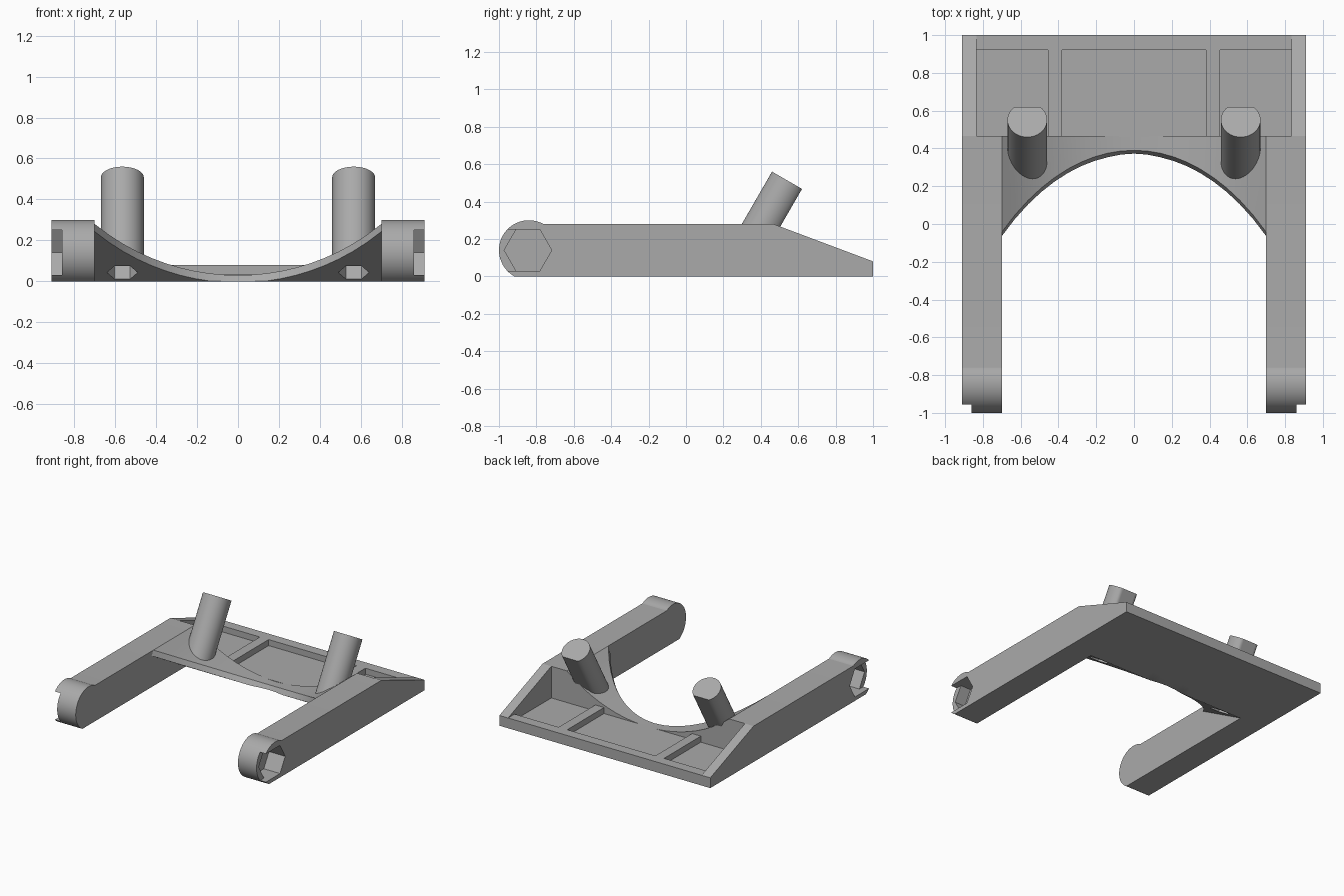
import bpy, bmesh, math
from mathutils import Vector

if "Cube" in bpy.data.objects:
    bpy.data.objects.remove(bpy.data.objects["Cube"])

grey = bpy.data.materials.new("plain grey")
grey.diffuse_color = (0.4, 0.4, 0.4, 1)
grey.use_nodes = True
grey.node_tree.nodes["Principled BSDF"].inputs["Base Color"].default_value = grey.diffuse_color


def loft(name, rings, smooth=True):
    """Closed solid through a list of equal-length point rings."""
    bm = bmesh.new()
    vs = [[bm.verts.new(p) for p in r] for r in rings]
    n = len(rings[0])
    for a, b in zip(vs, vs[1:]):
        for i in range(n):
            j = (i + 1) % n
            bm.faces.new((a[i], a[j], b[j], b[i]))
    bm.faces.new(vs[0])
    bm.faces.new(vs[-1])
    bmesh.ops.remove_doubles(bm, verts=bm.verts, dist=1e-5)
    bmesh.ops.recalc_face_normals(bm, faces=bm.faces)
    me = bpy.data.meshes.new(name)
    bm.to_mesh(me)
    bm.free()
    me.materials.append(grey)
    ob = bpy.data.objects.new(name, me)
    bpy.context.collection.objects.link(ob)
    if smooth:
        bpy.ops.object.select_all(action='DESELECT')
        ob.select_set(True)
        bpy.context.view_layer.objects.active = ob
        bpy.ops.object.shade_smooth_by_angle(angle=math.radians(30))
    return ob


def prism(name, yz, x0, x1, smooth=True):
    """Extrude a y-z outline along x."""
    return loft(name, [[(x, y, z) for y, z in yz] for x in (x0, x1)], smooth)


def rect(y0, y1, z0, z1):
    return [(y0, z0), (y1, z0), (y1, z1), (y0, z1)]


def cut(ob, cutter):
    m = ob.modifiers.new("cut", 'BOOLEAN')
    m.operation = 'DIFFERENCE'
    m.solver = 'EXACT'
    m.object = cutter
    cutter.hide_render = True
    cutter.hide_set(True)


AX = Vector((0, 0.5, math.sqrt(0.75)))      # post direction
SIDE = Vector((1, 0, 0))
BACK = Vector((0, math.sqrt(0.75), -0.5))   # across the post, to the rear


def post_ring(s, t, pts):
    c = Vector((0.565 * s, 0.551, 0.5075)) - AX * t
    return [c + SIDE * u + BACK * v for u, v in pts]


# saddle bridge: hollowed top, slanted underside, thin front lip
R = 1.105
rings = []
for i in range(21):
    x = -0.7 + 0.07 * i
    z = 0.03 + R - math.sqrt(R * R - x * x)
    yf = 0.39 - 1.732 * (z - 0.03)
    zb = max(z - 0.037, 0.0)
    yb = yf - (z - zb) * 0.577
    yc = max(yb + 1.732 * zb, yb + 0.001)
    rings.append([(x, yf, z), (x, yb, zb), (x, yc, 0), (x, 0.467, 0), (x, 0.467, z)])
bridge = loft("saddle_bridge", rings)

# rear tray: floor, rim and ribs
prism("tray_floor", rect(0.46, 0.93, 0, 0.033), -0.84, 0.84, False)
prism("tray_rear_rim", rect(0.92, 1.0, 0, 0.08), -0.85, 0.85, False)

# arm outline with round end
arc = [math.radians(241.2 - 180 * i / 28) for i in range(29)]
end = [(-0.84 + 0.16 * math.cos(a), 0.14 + 0.16 * math.sin(a)) for a in arc]
hexa = [math.radians(60 * i) for i in range(6)]
nut = [(-0.845 + 0.127 * math.cos(a), 0.14 + 0.127 * math.sin(a)) for a in hexa]

for s, side in ((-1, "left"), (1, "right")):
    # arm with nut pocket open to the front
    arm = prism(side + "_arm", end + [(-0.76, 0.28), (0.467, 0.28), (0.467, 0)], 0.70 * s, 0.91 * s)
    cut(arm, prism(side + "_nut_cutter", nut, 0.77 * s, 0.96 * s, False))
    cut(arm, prism(side + "_slot_cutter", rect(-1.1, -0.845, 0.03, 0.25), 0.86 * s, 0.96 * s, False))
    # sloping side wall and rib of the tray
    prism(side + "_side_wall", [(0.467, 0), (1, 0), (1, 0.08), (0.467, 0.28)], 0.835 * s, 0.91 * s, False)
    prism(side + "_tray_rib", rect(0.46, 0.925, 0, 0.08), 0.38 * s, 0.455 * s, False)
    # leaning post, flattened at the rear
    rnd = [(0.105 * math.cos(2 * math.pi * k / 48), min(0.08, 0.105 * math.sin(2 * math.pi * k / 48)))
           for k in range(48)]
    post = loft(side + "_post", [post_ring(s, 0.5, rnd), post_ring(s, 0, rnd)])
    # hexagonal nut pocket below the post
    hx = [(0.075 * math.cos(a), 0.075 * math.sin(a)) for a in hexa]
    pocket = loft(side + "_pocket_cutter", [post_ring(s, 0.65, hx), post_ring(s, 0.44, hx)], False)
    cut(bridge, pocket)
    cut(post, pocket)
